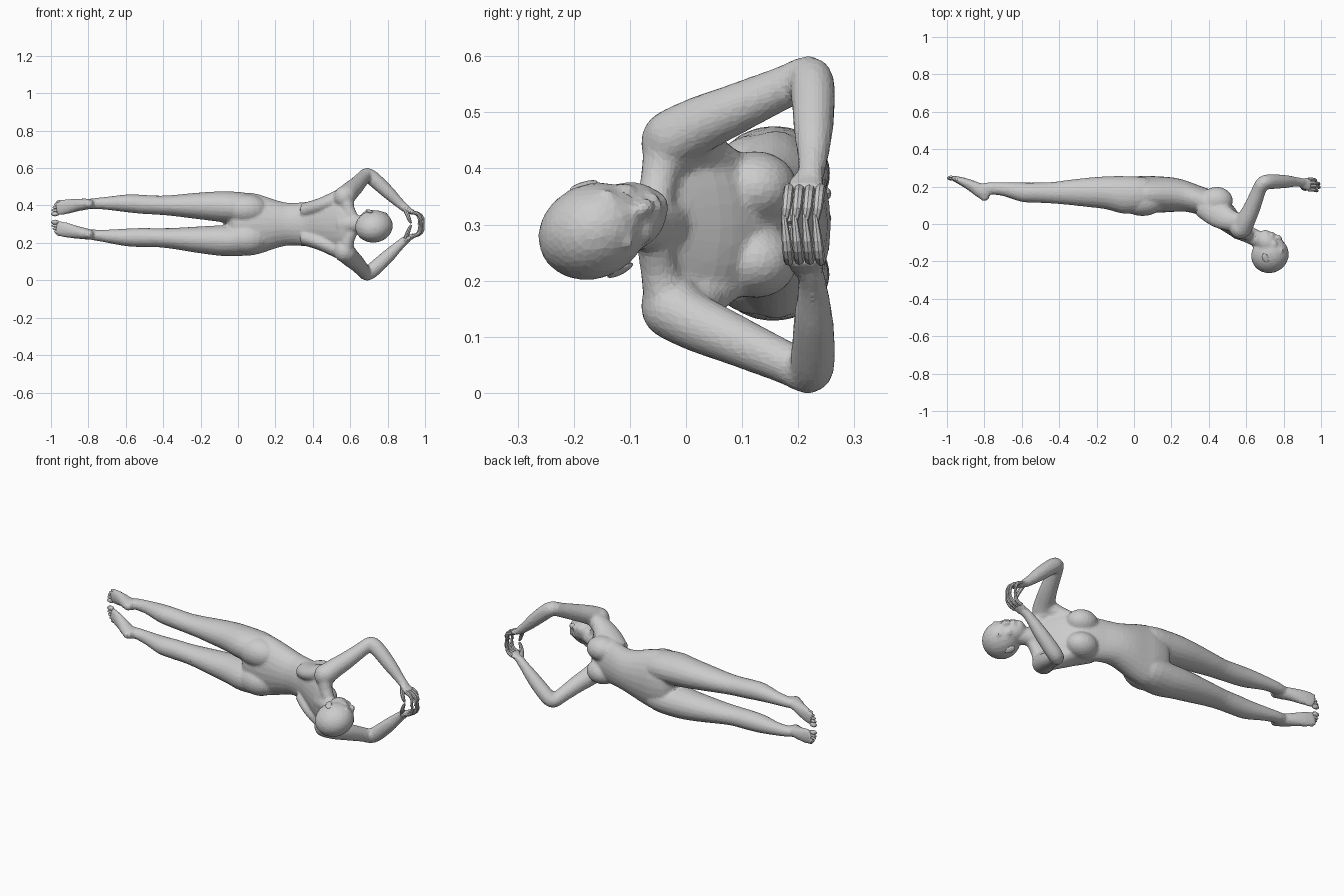
import bpy, bmesh, math
from mathutils import Vector as V, Matrix

MID = 0.30  # height of the body's symmetry plane


def spline(rows, n):
    """Catmull-Rom resampling of rows of equal length."""
    out = []
    for i in range(len(rows) - 1):
        a, b, c, d = (rows[max(0, min(len(rows) - 1, i + k))] for k in (-1, 0, 1, 2))
        for s in range(n):
            t = s / n
            out.append([0.5 * (2 * q + (r - p) * t + (2 * p - 5 * q + 4 * r - w) * t * t
                               + (3 * q - p - 3 * r + w) * t ** 3) for p, q, r, w in zip(a, b, c, d)])
    return out + [list(rows[-1])]


def loft(bm, rows, ref, sides=16, n=3, axis=None):
    """Closed tube through rows (x, y, z, radius across ref, radius along ref)."""
    rows = spline(rows, n)
    rings = []
    for i, r in enumerate(rows):
        c = V(r[:3])
        t = V(axis) if axis else V(rows[min(i + 1, len(rows) - 1)][:3]) - V(rows[max(i - 1, 0)][:3])
        t.normalize()
        side = V(ref) - t * t.dot(V(ref))
        side.normalize()
        across = t.cross(side)
        rings.append([bm.verts.new(c + across * (r[3] * math.cos(a)) + side * (r[4] * math.sin(a)))
                      for a in (2 * math.pi * k / sides for k in range(sides))])
    for a, b in zip(rings, rings[1:]):
        for k in range(sides):
            bm.faces.new((a[k], a[(k + 1) % sides], b[(k + 1) % sides], b[k]))
    bm.faces.new(rings[0][::-1])
    bm.faces.new(rings[-1])


def ball(bm, c, radii, rot=None, seg=20):
    m = Matrix.Translation(V(c)) @ (rot or Matrix()) @ Matrix.Diagonal((*radii, 1))
    bmesh.ops.create_uvsphere(bm, u_segments=seg, v_segments=seg * 2 // 3, radius=1, matrix=m)


def finish(bm, name):
    bmesh.ops.recalc_face_normals(bm, faces=bm.faces[:])
    me = bpy.data.meshes.new(name)
    bm.to_mesh(me)
    bm.free()
    ob = bpy.data.objects.new(name, me)
    bpy.context.collection.objects.link(ob)
    return ob


body = bmesh.new()

# torso: x, y low, y high, half width
torso = [(-.06, .13, .20, .06), (-.025, .08, .245, .14), (.05, .062, .258, .168), (.12, .06, .255, .157),
         (.20, .064, .25, .13), (.27, .066, .235, .114), (.35, .047, .205, .118), (.42, .0, .18, .126),
         (.48, -.04, .148, .142), (.54, -.075, .085, .145), (.58, -.086, .02, .115), (.605, -.082, -.02, .06)]
loft(body, [(x, (a + b) / 2, MID, (b - a) / 2, w) for x, a, b, w in torso], (0, 0, 1), 24, 3, (1, 0, 0))

# neck
loft(body, [(.55, -.03, MID, .05, .06), (.61, -.055, MID, .046, .05), (.65, -.075, MID, .045, .046),
            (.70, -.10, MID, .045, .045)], (0, 0, 1))

# head frame: face direction, up direction, side direction
up = V((.65, -.71, -.27)).normalized()
face = V((.74, .60, .30))
face = (face - up * face.dot(up)).normalized()
side = up.cross(face)
HEAD = Matrix((face, side, up)).transposed().to_4x4()
HC = V((.727, -.166, .288))


def on_head(f, s, u):
    return HC + face * f + side * s + up * u


ball(body, HC, (.104, .085, .097), HEAD)
ball(body, on_head(.035, 0, -.055), (.06, .062, .082), HEAD)
ball(body, on_head(.054, 0, -.106), (.031, .031, .027), HEAD)
loft(body, [(*on_head(.088, 0, -.005), .010, .010), (*on_head(.105, 0, -.04), .013, .013),
            (*on_head(.098, 0, -.056), .015, .018)], side, 10)
ball(body, on_head(.089, 0, -.083), (.013, .024, .012), HEAD)
for s in (-1, 1):
    ball(body, on_head(.082, s * .034, .006), (.014, .028, .010), HEAD)
    ball(body, on_head(.068, s * .036, -.045), (.022, .022, .022), HEAD)

# legs: x, y, sideways offset, half depth, half width
leg = [(.14, .155, .07, .06, .05), (.06, .157, .084, .092, .08), (-.05, .155, .09, .101, .084),
       (-.15, .167, .091, .088, .077), (-.25, .169, .090, .078, .067), (-.35, .169, .088, .067, .056),
       (-.43, .167, .087, .058, .051), (-.52, .168, .089, .054, .051), (-.60, .170, .091, .052, .047),
       (-.70, .187, .088, .037, .035), (-.77, .191, .084, .033, .029), (-.81, .19, .081, .027, .026)]
# pointed foot
foot = [(-.775, .165, .083, .022, .024), (-.81, .172, .080, .038, .030), (-.86, .200, .073, .032, .034),
        (-.91, .224, .064, .024, .040), (-.95, .239, .056, .017, .041), (-.972, .246, .051, .012, .037)]
# arm up to the wrist: x, y, sideways offset, radius
arm = [(.565, -.045, .140, .040), (.575, -.028, .150, .053), (.598, .02, .176, .051), (.632, .09, .207, .045),
       (.668, .18, .247, .038), (.689, .218, .264, .038), (.725, .226, .241, .040), (.80, .227, .173, .036),
       (.86, .226, .115, .027), (.90, .222, .081, .023)]


def drift(x):
    return MID + max(0, -x) * .034


for s in (-1, 1):
    loft(body, [(x, y, drift(x) + s * o, a, b) for x, y, o, a, b in leg], (0, 0, 1), 20, 3, (1, 0, 0))
    loft(body, [(x, y, drift(x) + s * o, a, b) for x, y, o, a, b in foot], (0, 0, 1))
    ball(body, (-.80, .15, drift(-.8) + s * .081), (.028, .028, .024))
    loft(body, [(x, y, MID + s * o, r, r) for x, y, o, r in arm], (1, 0, s))
    # palm
    loft(body, [(.885, .223, MID + s * .09, .018, .022), (.915, .215, MID + s * .073, .016, .034),
                (.945, .211, MID + s * .058, .013, .037)], (0, 1, 0))
    # breasts, buttocks
    ball(body, (.442, .124, MID + s * .065), (.087, .075, .066))
    ball(body, (.045, .122, MID + s * .08), (.115, .08, .08))
    # shoulder joint, shoulder slope, back muscle and chest muscle
    ball(body, (.568, -.025, MID + s * .145), (.056, .056, .06))
    loft(body, [(.62, -.058, MID + s * .02, .032, .032), (.59, -.048, MID + s * .08, .034, .034),
                (.578, -.035, MID + s * .13, .042, .042)], (1, 0, 0))
    loft(body, [(.36, .10, MID + s * .07, .06, .045), (.45, .05, MID + s * .097, .07, .045),
                (.53, .015, MID + s * .135, .055, .045), (.60, .02, MID + s * .175, .038, .038)], (0, 0, 1))

skin = finish(body, "body")
mod = skin.modifiers.new("fuse", 'REMESH')
mod.mode = 'VOXEL'
mod.voxel_size = .0075
mod = skin.modifiers.new("soften", 'SMOOTH')
mod.factor, mod.iterations = .5, 7
mod = skin.modifiers.new("facets", 'DECIMATE')
mod.ratio = .2

# fingers and thumbs
hands = bmesh.new()
for s in (-1, 1):
    for k in range(4):
        y = .184 + k * .0185
        reach = (-.004, .008, .006, -.012)[k]
        lap = MID - s * .010 + .008
        loft(hands, [(.932, y, MID + s * .064, .010, .010), (.964 + reach / 2, y - .002, MID + s * .054, .0095, .0095),
                     (.982 + reach, y - .005, MID + s * .028, .0085, .0085),
                     (.983 + reach - (s > 0) * .006, y - .010, lap, .0045, .0045)], (0, 1, 0), 8, 2)
    loft(hands, [(.897, .205, MID + s * .075, .013, .013), (.908, .190, MID + s * .045, .011, .011),
                 (.918, .186, MID + s * .020, .009, .009), (.926, .186, MID + s * .004, .005, .005)],
         (0, 1, 0), 8, 2)
finish(hands, "fingers")

# toes, biggest on the inner side
toes = bmesh.new()
for s in (-1, 1):
    for k in range(5):
        r = .013 if k == 0 else .0085
        ball(toes, (-.978 + k * k * .0018, .246 - k * .002, drift(-.97) + s * (.022 + k * .0155 + (k > 0) * .004)),
             (.022, r, r), None, 9)
finish(toes, "toes")

# ears
ears = bmesh.new()
for s in (-1, 1):
    tilt = HEAD @ Matrix.Rotation(s * -.25, 4, 'Z') @ Matrix.Rotation(-.2, 4, 'Y')
    ball(ears, on_head(-.004, s * .082, -.026), (.017, .007, .028), tilt, 12)
finish(ears, "ears")
